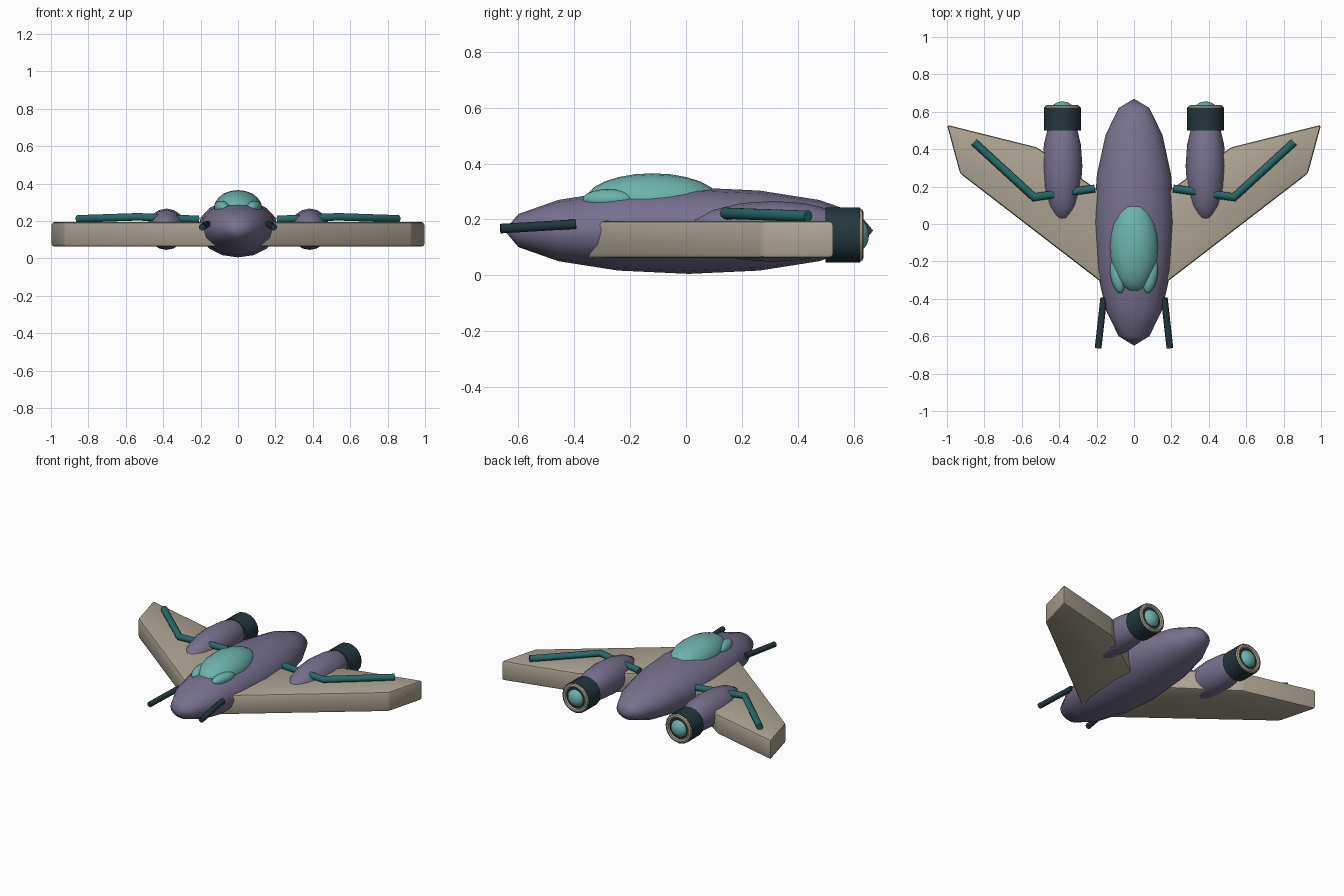
import bpy, bmesh, math
from mathutils import Vector, Matrix

if "Cube" in bpy.data.objects:
    bpy.data.objects.remove(bpy.data.objects["Cube"])


def material(name, rgb):
    m = bpy.data.materials.new(name)
    m.diffuse_color = (*rgb, 1)
    m.use_nodes = True
    m.node_tree.nodes["Principled BSDF"].inputs["Base Color"].default_value = m.diffuse_color
    return m


PURPLE = material("dusty purple", (0.185, 0.165, 0.27))
BEIGE = material("warm beige", (0.42, 0.375, 0.295))
AQUA = material("canopy aqua", (0.15, 0.45, 0.41))
DARK = material("dark slate", (0.017, 0.038, 0.047))
TEAL = material("pipe teal", (0.02, 0.14, 0.14))


def finish(bm, name, mat, angle=50):
    bmesh.ops.recalc_face_normals(bm, faces=bm.faces)
    me = bpy.data.meshes.new(name)
    bm.to_mesh(me)
    bm.free()
    ob = bpy.data.objects.new(name, me)
    bpy.context.collection.objects.link(ob)
    me.materials.append(mat)
    bpy.ops.object.select_all(action='DESELECT')
    ob.select_set(True)
    bpy.context.view_layer.objects.active = ob
    bpy.ops.object.shade_smooth_by_angle(angle=math.radians(angle))
    return ob


def ellipsoid(name, mat, centre, radii, seg=16, rings=8, yaw=0):
    """Sphere with its poles along y, stretched to the given radii."""
    bm = bmesh.new()
    bmesh.ops.create_uvsphere(bm, u_segments=seg, v_segments=rings, radius=1)
    mat4 = (Matrix.Translation(centre) @ Matrix.Rotation(yaw, 4, 'Z')
            @ Matrix.Diagonal((*radii, 1)) @ Matrix.Rotation(math.pi / 2, 4, 'X'))
    bmesh.ops.transform(bm, matrix=mat4, verts=bm.verts)
    return finish(bm, name, mat, 60)


def lathe_y(name, mat, centre, profile, seg=16):
    """Closed (radius, y) profile turned around the y axis."""
    bm = bmesh.new()
    rows = []
    for i in range(seg):
        a = 2 * math.pi * i / seg
        rows.append([bm.verts.new((centre[0] + r * math.cos(a), y,
                                   centre[2] + r * math.sin(a))) for r, y in profile])
    n = len(profile)
    for i in range(seg):
        a, b = rows[i], rows[(i + 1) % seg]
        for j in range(n):
            k = (j + 1) % n
            bm.faces.new((a[j], a[k], b[k], b[j]))
    return finish(bm, name, mat, 40)


def tube(name, mat, points, radius, seg=10):
    """Capped tube along a bent path, mitred at each bend."""
    pts = [Vector(p) for p in points]
    bm = bmesh.new()
    rings = []
    for i, p in enumerate(pts):
        din = (p - pts[i - 1]).normalized() if i else (pts[1] - p).normalized()
        dout = (pts[i + 1] - p).normalized() if i < len(pts) - 1 else din
        t = (din + dout).normalized()
        side = t.cross(Vector((0, 0, 1))).normalized()
        up = side.cross(t)
        w = radius / max(0.3, t.dot(din))
        rings.append([bm.verts.new(p + side * w * math.cos(2 * math.pi * k / seg)
                                   + up * radius * math.sin(2 * math.pi * k / seg))
                      for k in range(seg)])
    for a, b in zip(rings, rings[1:]):
        for k in range(seg):
            q = (k + 1) % seg
            bm.faces.new((a[k], a[q], b[q], b[k]))
    bm.faces.new(rings[0])
    bm.faces.new(rings[-1])
    return finish(bm, name, mat, 50)


def wing(name, s):
    outline = [(0.04, -0.415), (0.93, 0.27), (1.0, 0.53), (0.52, 0.41), (0.04, 0.075)]
    bm = bmesh.new()
    base = bm.faces.new([bm.verts.new((s * x, y, 0.062)) for x, y in outline])
    ext = bmesh.ops.extrude_face_region(bm, geom=[base])
    top = [v for v in ext['geom'] if isinstance(v, bmesh.types.BMVert)]
    bmesh.ops.translate(bm, vec=(0, 0, 0.132), verts=top)
    bmesh.ops.recalc_face_normals(bm, faces=bm.faces)
    bmesh.ops.bevel(bm, geom=bm.edges[:], offset=0.014, segments=2,
                    profile=0.5, affect='EDGES', clamp_overlap=True)
    return finish(bm, name, BEIGE, 30)


# Body and cockpit
ellipsoid("fuselage", PURPLE, (0, 0.01, 0.16), (0.215, 0.66, 0.155))
ellipsoid("canopy", AQUA, (0, -0.12, 0.265), (0.13, 0.242, 0.1), 20, 12)

for side, s in (("right", 1), ("left", -1)):
    # Canopy front bulges
    ellipsoid(side + "_canopy_bulge", AQUA, (s * 0.088, -0.28, 0.272),
              (0.038, 0.092, 0.036), 14, 10, yaw=-s * 0.2)
    # Swept wing
    wing(side + "_wing", s)
    # Engine pod with nozzle, rim and glowing exhaust
    ellipsoid(side + "_engine_pod", PURPLE, (s * 0.383, 0.31, 0.157), (0.107, 0.3, 0.109))
    c = (s * 0.383, 0, 0.144)
    lathe_y(side + "_nozzle", DARK, c,
            [(0.001, 0.5), (0.099, 0.5), (0.099, 0.622), (0.001, 0.622)])
    rim = [(0.082 + 0.014 * math.cos(a * math.pi / 4),
            0.622 + 0.013 * math.sin(a * math.pi / 4)) for a in range(8)]
    lathe_y(side + "_nozzle_rim", BEIGE, c, rim, 20)
    ellipsoid(side + "_exhaust", AQUA, (c[0], 0.615, c[2]), (0.058, 0.04, 0.058), 16, 10)
    # Bent pipe over the wing
    tube(side + "_wing_pipe", TEAL, [(s * 0.855, 0.437, 0.211), (s * 0.535, 0.143, 0.222),
                                     (s * 0.21, 0.19, 0.208)], 0.021)
    # Nose gun
    tube(side + "_gun", DARK, [(s * 0.162, -0.395, 0.183), (s * 0.192, -0.664, 0.167)], 0.018)
